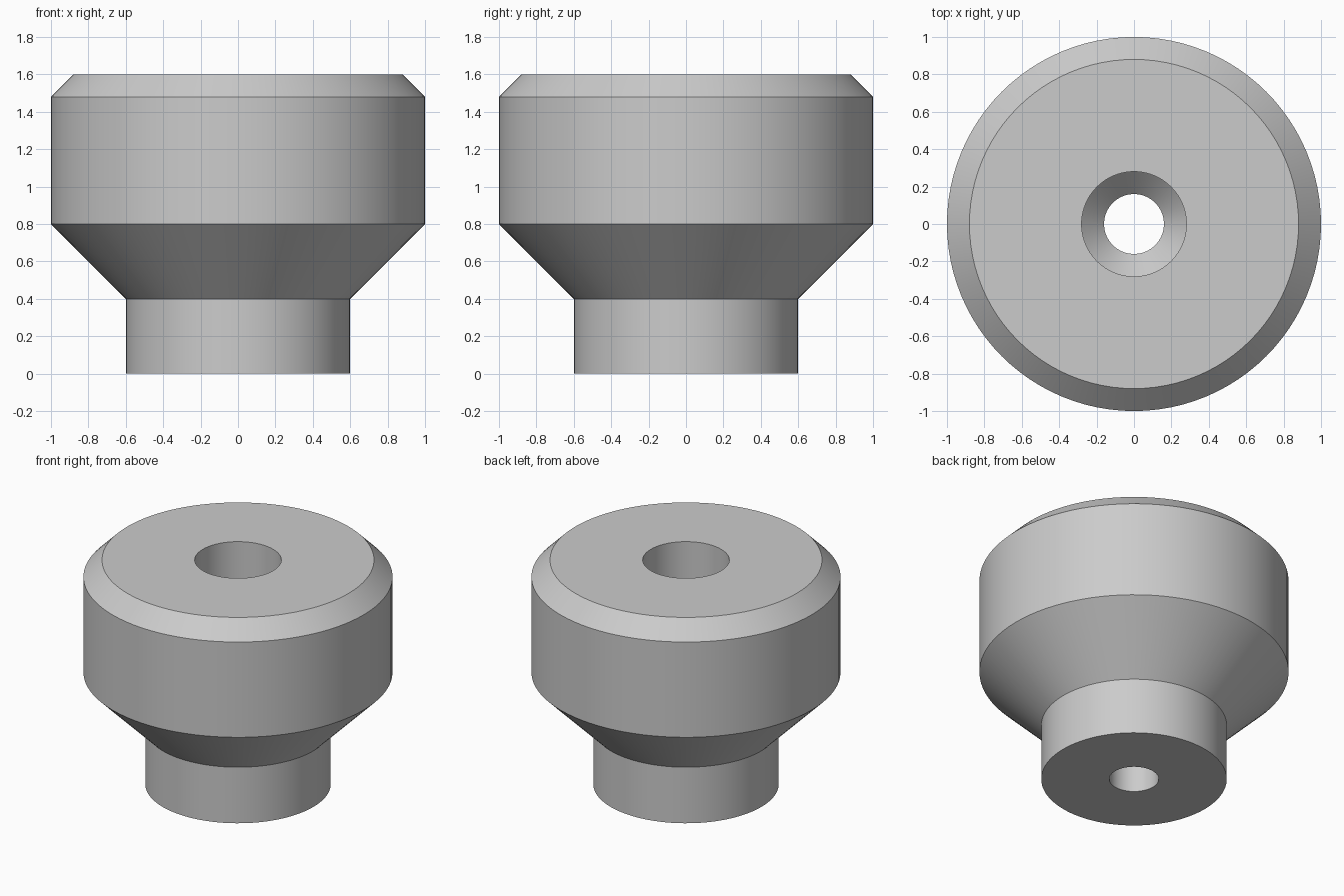
import bpy, bmesh, math
from mathutils import Vector

if "Cube" in bpy.data.objects:
    bpy.data.objects.remove(bpy.data.objects["Cube"], do_unlink=True)

SEGMENTS = 96


def make_material(name, colour):
    mat = bpy.data.materials.new(name)
    mat.use_nodes = True
    mat.diffuse_color = colour
    mat.node_tree.nodes["Principled BSDF"].inputs["Base Color"].default_value = colour
    return mat


def lathe(name, profile, mat):
    """Spin a closed (radius, height) profile around z."""
    bm = bmesh.new()
    verts = [bm.verts.new((r, 0, z)) for r, z in profile]
    edges = [bm.edges.new((v, verts[(i + 1) % len(verts)]))
             for i, v in enumerate(verts)]
    bmesh.ops.spin(bm, geom=verts + edges, cent=Vector(), axis=Vector((0, 0, 1)),
                   angle=math.tau, steps=SEGMENTS, use_duplicate=False)
    bmesh.ops.remove_doubles(bm, verts=bm.verts, dist=0.0001)
    bmesh.ops.recalc_face_normals(bm, faces=bm.faces)
    mesh = bpy.data.meshes.new(name)
    bm.to_mesh(mesh)
    bm.free()
    mesh.materials.append(mat)
    obj = bpy.data.objects.new(name, mesh)
    bpy.context.collection.objects.link(obj)
    bpy.ops.object.select_all(action="DESELECT")
    obj.select_set(True)
    bpy.context.view_layer.objects.active = obj
    bpy.ops.object.shade_smooth_by_angle(angle=math.radians(30))
    return obj


grey = make_material("plain grey", (0.6, 0.6, 0.6, 1))

# Outside of the knob: neck, flared underside, wide head, chamfered rim
outside = [(0.6, 0), (0.6, 0.4), (1, 0.8), (1, 1.48), (0.88, 1.6)]
# Stepped screw hole from the top down: wide bore, conical seat, narrow bore
hole = [(0.28, 1.6), (0.28, 0.8), (0.16, 0.68), (0.16, 0)]

lathe("knob_body", outside + hole, grey)
